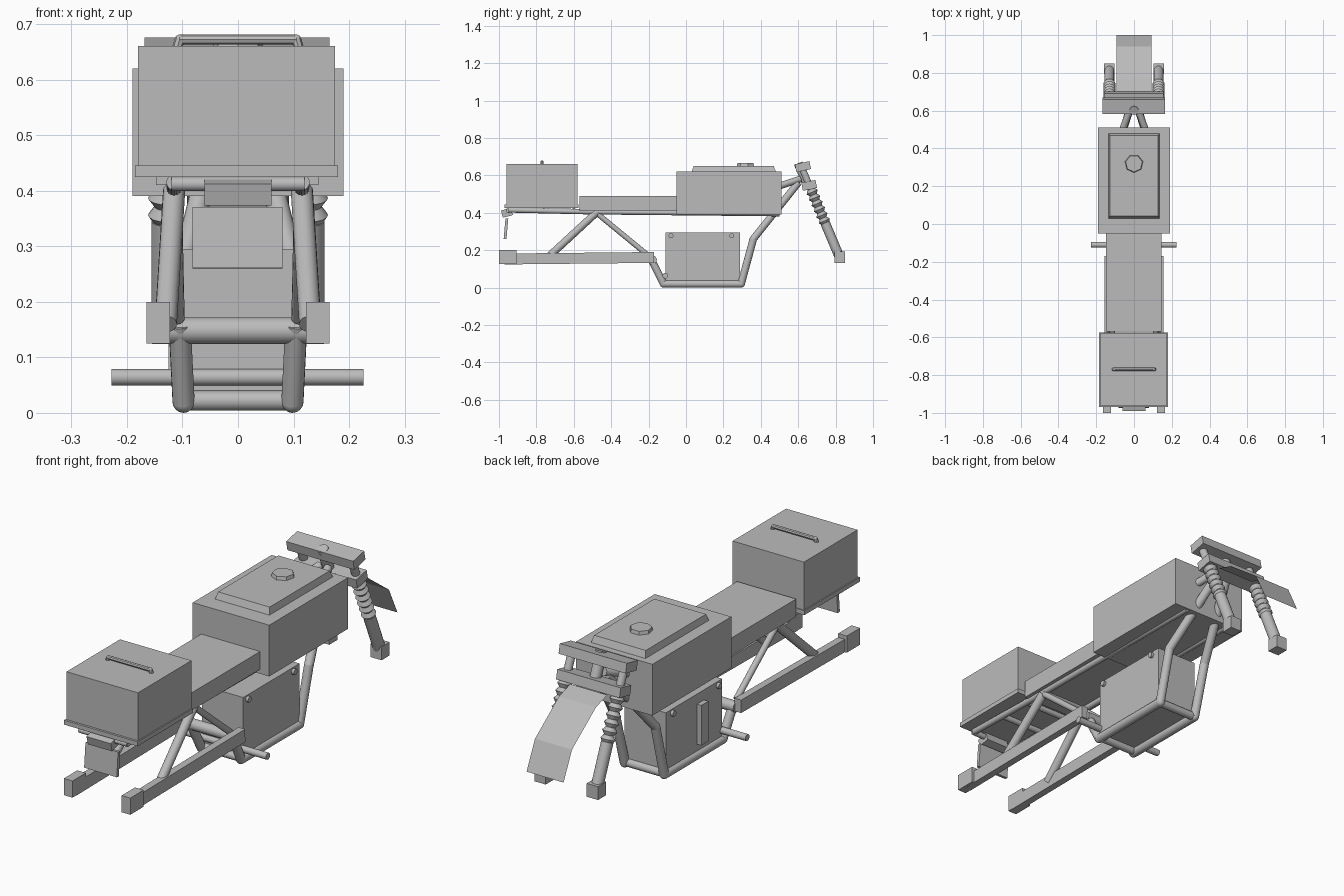
import bpy, bmesh, math
from mathutils import Vector, Matrix

cube = bpy.data.objects.get("Cube")
if cube:
    bpy.data.objects.remove(cube, do_unlink=True)

grey = bpy.data.materials.new("plain_grey")
grey.use_nodes = True
GREY = (0.5, 0.5, 0.5, 1)
grey.diffuse_color = GREY
grey.node_tree.nodes["Principled BSDF"].inputs["Base Color"].default_value = GREY


def finish(name, bm, recalc=True):
    if recalc:
        bmesh.ops.recalc_face_normals(bm, faces=bm.faces)
    mesh = bpy.data.meshes.new(name)
    bm.to_mesh(mesh)
    bm.free()
    mesh.materials.append(grey)
    mesh.shade_smooth()
    mesh.set_sharp_from_angle(angle=math.radians(35))
    obj = bpy.data.objects.new(name, mesh)
    bpy.context.collection.objects.link(obj)
    return obj


def box(name, x, y, z, tilt=0, taper=1):
    """Box from ranges; tilt turns it about x, taper scales its top."""
    bm = bmesh.new()
    size = [b - a for a, b in (x, y, z)]
    centre = [(a + b) / 2 for a, b in (x, y, z)]
    bmesh.ops.create_cube(bm, size=1)
    for v in bm.verts:
        k = taper if v.co.z > 0 else 1
        v.co = Vector((v.co.x * size[0] * k, v.co.y * size[1] * k, v.co.z * size[2]))
    turn = Matrix.Rotation(math.radians(tilt), 4, 'X')
    bm.transform(Matrix.Translation(centre) @ turn)
    return finish(name, bm)


def rod(bm, a, b, r1, r2=None, sides=16):
    a, b = Vector(a), Vector(b)
    d = b - a
    m = Matrix.Translation((a + b) / 2) @ d.to_track_quat('Z', 'Y').to_matrix().to_4x4()
    bmesh.ops.create_cone(bm, cap_ends=True, segments=sides, radius1=r1,
                          radius2=r1 if r2 is None else r2, depth=d.length, matrix=m)


def pipe(name, points, r, sides=16):
    """Straight pipe lengths through the points, with round joints."""
    bm = bmesh.new()
    for a, b in zip(points, points[1:]):
        rod(bm, a, b, r, sides=sides)
    for p in points[1:-1]:
        bmesh.ops.create_uvsphere(bm, u_segments=sides, v_segments=8, radius=r,
                                  matrix=Matrix.Translation(p))
    return finish(name, bm)


# Tank with raised lid and filler cap
box("tank", (-.19, .19), (-.05, .51), (.39, .62))
box("tank_lid", (-.135, .135), (.03, .48), (.62, .65), taper=.95)
bm = bmesh.new()
rod(bm, (0, .32, .645), (0, .32, .665), .05, .045, 7)
finish("filler_cap", bm)

# Seat
box("seat", (-.148, .145), (-.57, -.05), (.41, .49))

# Rear case with its base plate and handle
box("rear_case", (-.18, .175), (-.96, -.58), (.44, .66))
box("rear_case_base", (-.185, .18), (-.97, -.575), (.425, .445))
pipe("case_handle", [(-.11, -.77, .655), (-.105, -.77, .672),
                     (.105, -.77, .672), (.11, -.77, .655)], .009, 8)

# Number plate and bracket
box("plate_bracket", (-.06, .06), (-.985, -.93), (.38, .42), tilt=15)
box("number_plate", (-.082, .08), (-.97, -.955), (.26, .37), tilt=-5)

# Engine block, side plates and mounting bolts
box("engine_block", (-.103, .103), (-.11, .29), (.03, .295))
for y in (-.08, .245):
    pipe("engine_bolt", [(-.115, y, .277), (.115, y, .277)], .013, 12)
box("engine_side_plate", (-.125, -.1), (.02, .07), (.07, .25))

# Parts that come in left and right pairs
for side, s in (("left", 1), ("right", -1)):
    pipe(side + "_cradle_tube", [(s * .025, .6, .56), (s * .1, .36, .26),
         (s * .098, .295, .02), (s * .098, -.12, .02), (s * .105, -.19, .16)], .02)
    pipe(side + "_top_tube", [(s * .02, .61, .58), (s * .075, .46, .53)], .018)
    pipe(side + "_seat_rail", [(s * .115, -.95, .415), (s * .115, -.5, .405),
                               (s * .115, .5, .395)], .014)
    pipe(side + "_rear_shock", [(s * .13, -.74, .16), (s * .115, -.48, .4)], .02)
    pipe(side + "_frame_strut", [(s * .115, -.48, .4), (s * .11, -.2, .17)], .014)
    xs = sorted((s * .122, s * .155))
    box(side + "_swingarm", xs, (-.97, -.17), (.128, .186), tilt=.6)
    xs = sorted((s * .122, s * .165))
    box(side + "_axle_mount", xs, (-1, -.905), (.125, .2))

    # Fork leg: clamp post, stanchion, bellows and foot
    top, foot = Vector((s * .13, .62, .64)), Vector((s * .13, .82, .165))
    bm = bmesh.new()
    rod(bm, top, foot, .018)
    rod(bm, top.lerp(foot, .62), foot, .026)
    for i in range(6):
        a, b, c = (top.lerp(foot, .24 + (i + k) * .065) for k in (0, .5, 1))
        rod(bm, a, b, .02, .032)
        rod(bm, b, c, .032, .02)
    finish(side + "_fork_leg", bm)
    xs = sorted((s * .102, s * .158))
    box(side + "_fork_foot", xs, (.793, .85), (.132, .192))

# Cross members
pipe("swingarm_pivot", [(-.125, -.18, .148), (.125, -.18, .148)], .024)
pipe("foot_pegs", [(-.228, -.11, .064), (.226, -.11, .064)], .015)
for y in (-.95, -.76, -.6, -.48):
    pipe("rail_cross_tube", [(-.12, y, .412), (.12, y, .412)], .013)
for y in (-.11, .29):
    pipe("cradle_cross_tube", [(-.1, y, .022), (.1, y, .022)], .018)

# Steering head and fork clamps
pipe("steering_head", [(0, .6, .665), (0, .655, .53)], .024)
box("upper_clamp", (-.168, .165), (.585, .665), (.625, .668), tilt=12)
box("lower_clamp", (-.16, .155), (.62, .697), (.525, .568), tilt=12)

# Front mudguard: a single bent sheet
bm = bmesh.new()
rows = [[bm.verts.new((x, y, z)) for x in (-.092, .092)]
        for y, z in ((.69, .525), (.77, .5), (.94, .375), (1, .25))]
for (a, b), (c, d) in zip(rows, rows[1:]):
    bm.faces.new((a, b, d, c))
finish("front_mudguard", bm, recalc=False).data.shade_flat()
